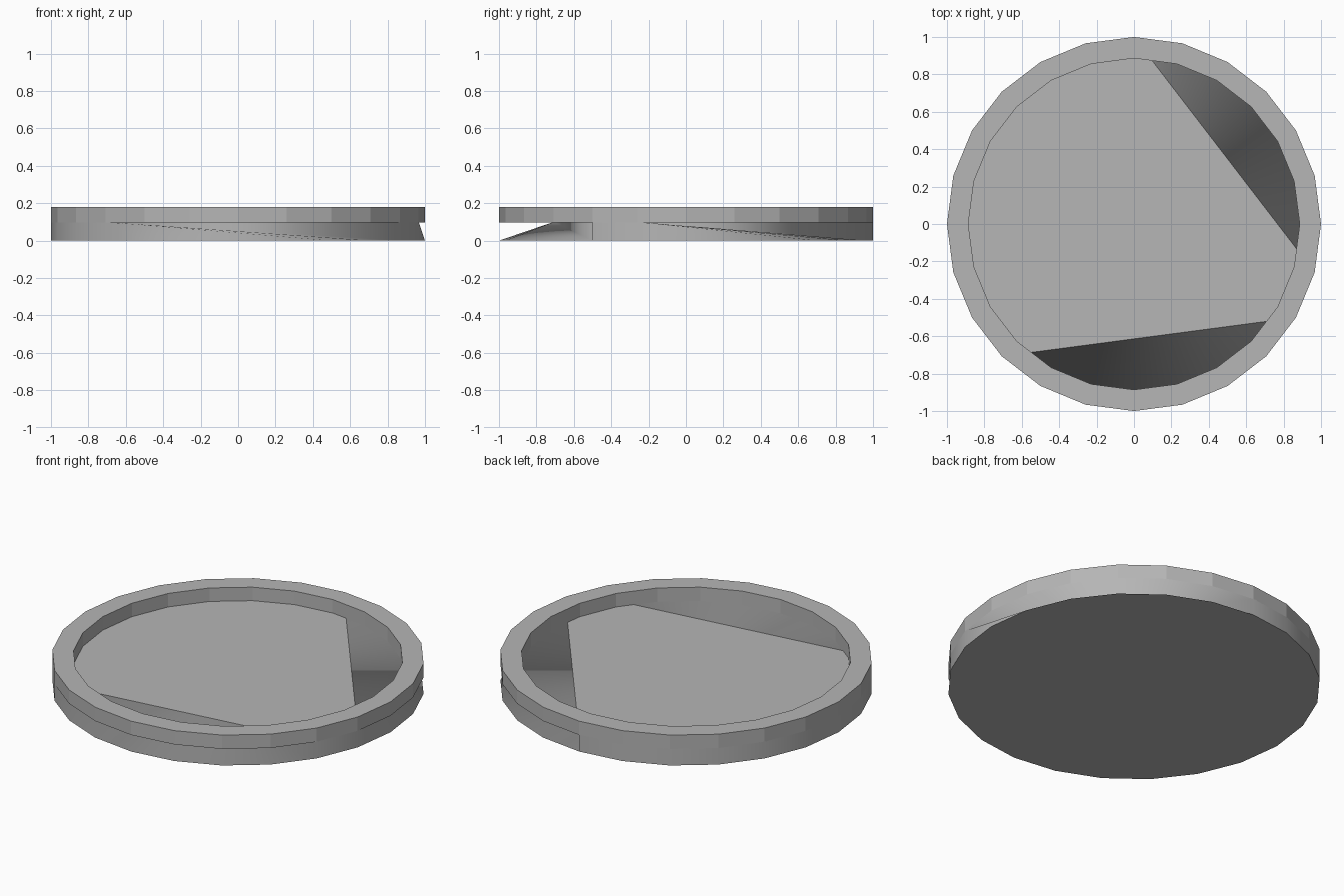
import bpy
from math import cos, sin, radians

if "Cube" in bpy.data.objects:
    bpy.data.objects.remove(bpy.data.objects["Cube"])

STEP = 15                    # 24 sides
N = 360 // STEP
FLOOR_Z, RIM_Z, TOP_Z = 0.10, 0.098, 0.18
OUTER, INNER = 1.0, 0.886
# base side stretches cut by a chord: (start angle, end angle, fan apex angle)
CUTS = [(225, 330, 225), (345, 450, 345)]

grey = bpy.data.materials.new("grey")
grey.diffuse_color = (0.465, 0.465, 0.465, 1)
grey.use_nodes = True
grey.node_tree.nodes["Principled BSDF"].inputs["Base Color"].default_value = grey.diffuse_color


def point(deg, r, z):
    return (r * cos(radians(deg)), r * sin(radians(deg)), z)


def make_object(name, verts, faces):
    mesh = bpy.data.meshes.new(name)
    mesh.from_pydata(verts, [], faces)
    mesh.update()
    mesh.materials.append(grey)
    obj = bpy.data.objects.new(name, mesh)
    bpy.context.collection.objects.link(obj)
    return obj


def radial_normals(mesh, is_round):
    """Radial shading on the chosen faces, flat shading on the rest."""
    normals = [None] * len(mesh.loops)
    for poly in mesh.polygons:
        flat = tuple(poly.normal)
        for li in poly.loop_indices:
            co = mesh.vertices[mesh.loops[li].vertex_index].co
            normals[li] = (co.x, co.y, 0) if is_round(poly) else flat
        poly.use_smooth = True
    mesh.normals_split_custom_set(normals)


# raised rim: outer wall, top and inner wall round 24 sides
section = [(OUTER, RIM_Z), (OUTER, TOP_Z), (INNER, TOP_Z), (INNER, RIM_Z)]
verts = [point(i * STEP, r, z) for i in range(N) for r, z in section]
faces = []
for i in range(N):
    a, b = 4 * i, 4 * ((i + 1) % N)
    for k in range(3):
        faces.append((a + k, b + k, b + k + 1, a + k + 1))
# full disc closing the rim underneath
faces.append(tuple(4 * i for i in reversed(range(N))))
rim = make_object("rim", verts, faces)
radial_normals(rim.data, lambda p: len(p.vertices) == N)

# base disc: full outline below, outline with two chords above
verts = [point(i * STEP, OUTER, z) for z in (0, FLOOR_Z) for i in range(N)]


def low(deg):
    return (deg // STEP) % N


def high(deg):
    return low(deg) + N


removed = {high(d) for s, e, _ in CUTS for d in range(s + STEP, e, STEP)}
faces = [tuple(reversed(range(N))),
         tuple(i for i in range(N, 2 * N) if i not in removed)]

# plain side walls
cut_starts = {low(d) for s, e, _ in CUTS for d in range(s, e, STEP)}
for i in range(N):
    if i not in cut_starts:
        d = i * STEP
        faces.append((low(d), low(d + STEP), high(d + STEP), high(d)))

# sloping side fans under each chord
for s, e, apex in CUTS:
    for d in range(s, e, STEP):
        faces.append((low(d), low(d + STEP), high(apex)))
    faces.append((low(e), high(e), high(apex)))

base = make_object("base", verts, faces)
radial_normals(base.data, lambda p: p.index > 1)
